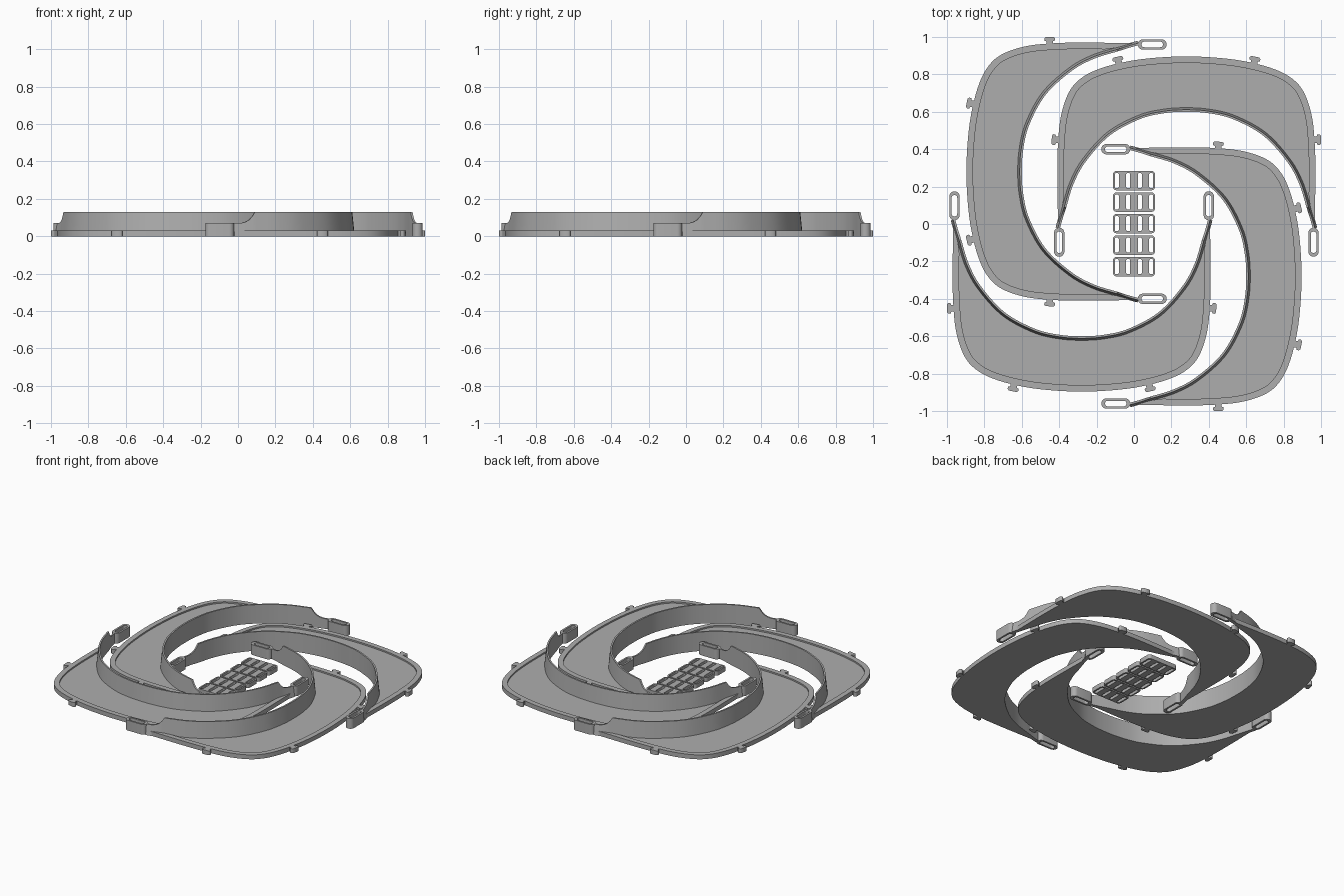
import bpy, bmesh, math
from mathutils import Vector, Matrix

if "Cube" in bpy.data.objects:
    bpy.data.objects.remove(bpy.data.objects["Cube"])

CX = 0.28          # symmetry axis of one visor
RIM_Z, TRAY_Z = 0.03, 0.02
LOW_Z, HIGH_Z = 0.07, 0.13

grey = bpy.data.materials.new("mid grey")
grey.diffuse_color = (0.42, 0.42, 0.42, 1)
grey.use_nodes = True
grey.node_tree.nodes["Principled BSDF"].inputs["Base Color"].default_value = grey.diffuse_color


def smooth_path(half, count):
    """Mirror a half outline, spline it and resample evenly by length."""
    pts = [Vector(p) for p in half]
    pts += [Vector((-p.x, p.y)) for p in reversed(pts[:-1])]
    pts = [2 * pts[0] - pts[1]] + pts + [2 * pts[-1] - pts[-2]]
    fine = []
    for a, b, c, d in zip(pts, pts[1:], pts[2:], pts[3:]):
        for i in range(24):
            t = i / 24
            fine.append(0.5 * (2 * b + (c - a) * t + (2 * a - 5 * b + 4 * c - d) * t * t
                               + (3 * b - a - 3 * c + d) * t ** 3))
    fine.append(pts[-2])
    dist = [0.0]
    for p, q in zip(fine, fine[1:]):
        dist.append(dist[-1] + (q - p).length)
    out, k = [], 0
    for i in range(count):
        s = dist[-1] * i / (count - 1)
        while k < len(fine) - 2 and dist[k + 1] < s:
            k += 1
        f = (s - dist[k]) / max(dist[k + 1] - dist[k], 1e-9)
        out.append(fine[k].lerp(fine[k + 1], min(f, 1)))
    return out


def normals(path):
    """Unit normals pointing away from the head opening."""
    res = []
    for i in range(len(path)):
        t = path[min(i + 1, len(path) - 1)] - path[max(i - 1, 0)]
        res.append(Vector((-t.y, t.x)).normalized() * -1)
    return res


def loft(name, sections):
    """Skin a closed cross-section along a path and cap both ends."""
    bm = bmesh.new()
    rows = [[bm.verts.new(p) for p in s] for s in sections]
    n = len(rows[0])
    for r, s in zip(rows, rows[1:]):
        for j in range(n):
            bm.faces.new((r[j], r[(j + 1) % n], s[(j + 1) % n], s[j]))
    bm.faces.new(rows[0])
    bm.faces.new(rows[-1])
    bmesh.ops.recalc_face_normals(bm, faces=bm.faces)
    me = bpy.data.meshes.new(name)
    bm.to_mesh(me)
    bm.free()
    return me


def plate(name, outlines, height):
    """Extrude flat outlines; inner outlines become holes."""
    cu = bpy.data.curves.new(name, 'CURVE')
    cu.dimensions, cu.fill_mode, cu.extrude = '2D', 'BOTH', height / 2
    for pts in outlines:
        sp = cu.splines.new('POLY')
        sp.points.add(len(pts) - 1)
        for q, p in zip(sp.points, pts):
            q.co = (p[0], p[1], 0, 1)
        sp.use_cyclic_u = True
    ob = bpy.data.objects.new(name, cu)
    bpy.context.collection.objects.link(ob)
    dg = bpy.context.evaluated_depsgraph_get()
    me = bpy.data.meshes.new_from_object(ob.evaluated_get(dg))
    bpy.data.objects.remove(ob)
    me.transform(Matrix.Translation((0, 0, height / 2)))
    me.name = name
    return me


def rounded(w, h, r, cx=0, cy=0, seg=6):
    pts = []
    for k, (sx, sy) in enumerate(((1, 1), (-1, 1), (-1, -1), (1, -1))):
        for i in range(seg + 1):
            a = math.pi / 2 * (k + i / seg)
            pts.append((cx + sx * (w / 2 - r) + r * math.cos(a),
                        cy + sy * (h / 2 - r) + r * math.sin(a)))
    return pts


def place(name, me, matrix, smooth=False):
    if not me.materials:
        me.materials.append(grey)
    ob = bpy.data.objects.new(name, me)
    bpy.context.collection.objects.link(ob)
    ob.matrix_world = matrix
    if smooth:
        bpy.ops.object.select_all(action='DESELECT')
        ob.select_set(True)
        bpy.context.view_layer.objects.active = ob
        bpy.ops.object.shade_smooth_by_angle(angle=math.radians(30))
    return ob


# Half outlines from the left tip to the middle
N = 121
outer = smooth_path([(-0.686, -0.01), (-0.688, 0.1), (-0.69, 0.25), (-0.687, 0.42), (-0.67, 0.58),
                     (-0.625, 0.71), (-0.555, 0.785), (-0.45, 0.835), (-0.30, 0.872),
                     (-0.15, 0.89), (0, 0.896)], N)
inner = smooth_path([(-0.676, -0.025), (-0.661, 0.03), (-0.642, 0.09), (-0.603, 0.215),
                     (-0.537, 0.335), (-0.41, 0.473), (-0.25, 0.56), (-0.12, 0.592), (0, 0.60)], N)
n_out, n_in = normals(outer), normals(inner)
if n_out[N // 2].y < 0:
    n_out = [-n for n in n_out]
    n_in = [-n for n in n_in]

# Brim: flat tray with a raised rim along its outer edge
brim_rows = []
for o, i, n in zip(outer, inner, n_out):
    lip = o - n * min(0.035, 0.45 * (o - i).length)
    brim_rows.append([(i.x, i.y, 0), (o.x, o.y, 0), (o.x, o.y, RIM_Z),
                      (lip.x, lip.y, RIM_Z), (lip.x, lip.y, TRAY_Z), (i.x, i.y, TRAY_Z)])
brim = loft("brim", brim_rows)

# Headband: upright wall, tapered outward face, swept down at the tips
band_rows = []
for p, n in zip(inner, n_in):
    t = min(max(p.y / 0.08, 0), 1)
    z = LOW_Z + (HIGH_Z - LOW_Z) * (1 - math.sqrt(1 - t * t) if t < 1 else 1)
    foot, top = p + n * 0.024, p + n * 0.011
    band_rows.append([(p.x, p.y, 0), (foot.x, foot.y, 0), (top.x, top.y, z), (p.x, p.y, z)])
band = loft("headband", band_rows)

# Strap loop, edge tab and buckle
loop = plate("strap_loop", [rounded(0.055, 0.155, 0.027), rounded(0.03, 0.115, 0.0149)], LOW_Z)
tab = plate("edge_tab", [[(-0.018, -0.015), (0.018, -0.015), (0.018, 0.01), (0.029, 0.014),
                          (0.029, 0.026), (0.021, 0.033), (-0.021, 0.033), (-0.029, 0.026),
                          (-0.029, 0.014), (-0.018, 0.01)]], RIM_Z)
buckle = plate("buckle", [rounded(0.226, 0.104, 0.02)]
               + [rounded(0.021, 0.08, 0.006, x, 0, 3) for x in (-0.092, -0.031, 0.031, 0.092)], RIM_Z)

# Four visors in a pinwheel
for k in range(4):
    m = Matrix.Rotation(k * math.pi / 2, 4, 'Z') @ Matrix.Translation((CX, 0, 0))
    place(f"brim_{k + 1}", brim, m, k == 0)
    place(f"headband_{k + 1}", band, m, k == 0)
    for side, s in (("left", -1), ("right", 1)):
        place(f"strap_loop_{side}_{k + 1}", loop, m @ Matrix.Translation((s * 0.68, -0.0975, 0)))
        place(f"side_tab_{side}_{k + 1}", tab, m @ Matrix.Translation((s * 0.687, 0.45, 0))
              @ Matrix.Rotation(-s * math.radians(88), 4, 'Z'))
        place(f"front_tab_{side}_{k + 1}", tab, m @ Matrix.Translation((s * 0.362, 0.862, 0))
              @ Matrix.Rotation(-s * math.radians(12), 4, 'Z'))

# Column of strap buckles in the middle
for k in range(5):
    place(f"buckle_{k + 1}", buckle, Matrix.Translation((0, 0.232 - 0.115 * k, 0)))
